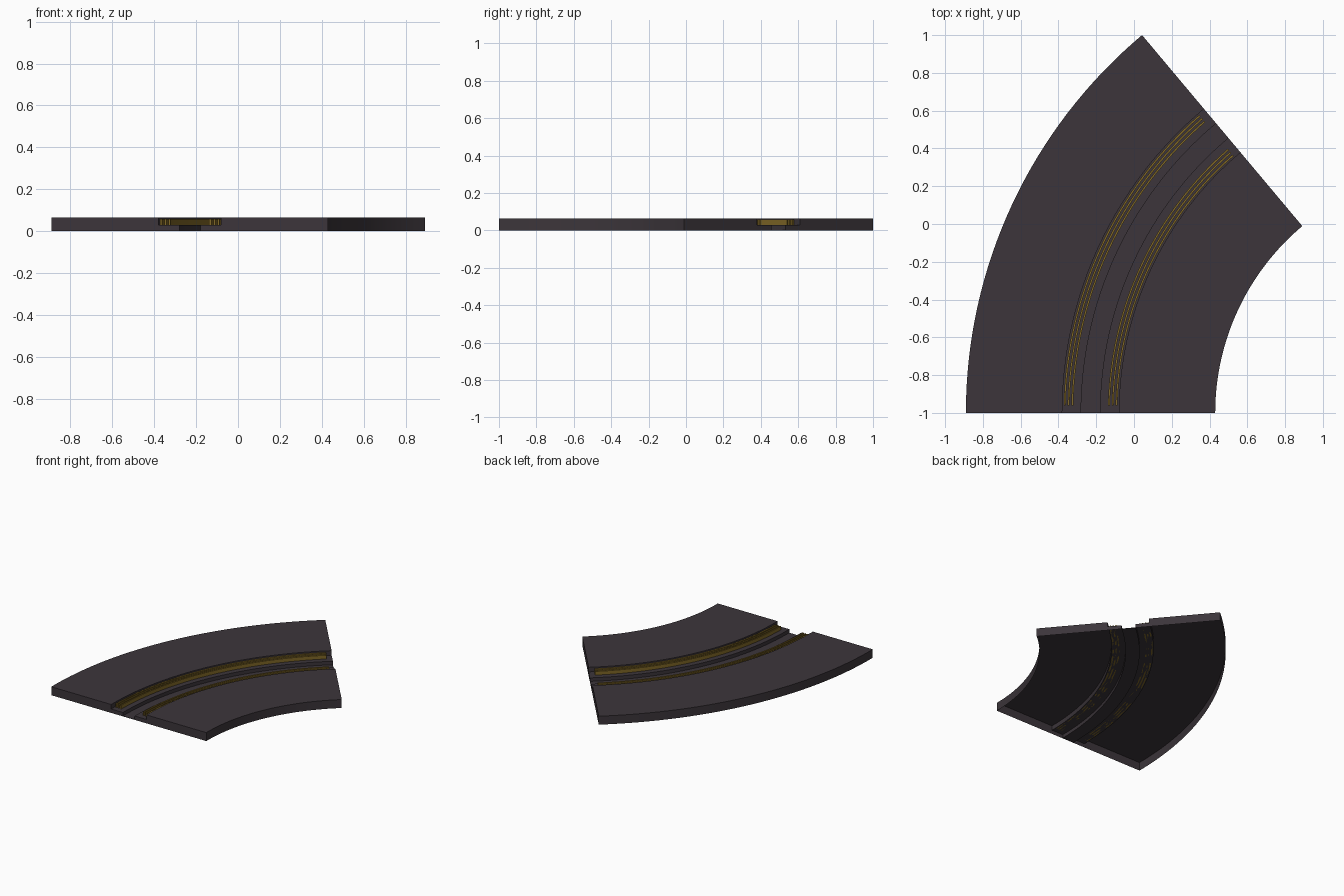
import bpy, bmesh, math

if "Cube" in bpy.data.objects:
    bpy.data.objects.remove(bpy.data.objects["Cube"])

CX, CY = 1.721, -1.0          # centre of the bend
SWEEP = math.radians(50)
SEGS = 32
TOP, STEP, SLOT = 0.065, 0.03, 0.003


def material(name, rgb):
    m = bpy.data.materials.new(name)
    m.diffuse_color = (*rgb, 1)
    m.use_nodes = True
    m.node_tree.nodes["Principled BSDF"].inputs["Base Color"].default_value = m.diffuse_color
    return m


dark = material("dark_plastic", (0.045, 0.036, 0.043))
brass = material("brass", (0.22, 0.14, 0.02))


def sweep(name, profile, mat, a0, a1, closed):
    """Sweep a profile of (x on the front edge, z) around the bend."""
    bm = bmesh.new()
    rings = []
    for i in range(SEGS + 1):
        a = math.pi - (a0 + (a1 - a0) * i / SEGS)
        rings.append([bm.verts.new((CX + (CX - x) * math.cos(a),
                                    CY + (CX - x) * math.sin(a), z)) for x, z in profile])
    n = len(profile)
    for r, s in zip(rings, rings[1:]):
        for j in range(n if closed else n - 1):
            k = (j + 1) % n
            bm.faces.new((r[j], r[k], s[k], s[j]))
    bm.faces.new(list(reversed(rings[0])))
    bm.faces.new(rings[-1])
    # profile runs clockwise seen from the front, so flip to face outward
    if closed:
        bmesh.ops.recalc_face_normals(bm, faces=bm.faces)
    else:
        top = max(bm.faces, key=lambda f: f.calc_center_median().z)
        bmesh.ops.recalc_face_normals(bm, faces=bm.faces)
        top.normal_update()
        if top.normal.z < 0:
            bmesh.ops.reverse_faces(bm, faces=bm.faces)
    me = bpy.data.meshes.new(name)
    bm.to_mesh(me)
    bm.free()
    me.materials.append(mat)
    ob = bpy.data.objects.new(name, me)
    bpy.context.collection.objects.link(ob)
    bpy.ops.object.select_all(action='DESELECT')
    ob.select_set(True)
    bpy.context.view_layer.objects.active = ob
    bpy.ops.object.shade_smooth_by_angle(angle=math.radians(30))
    return ob


# Road bed: hollow underneath, with a stepped groove and a centre slot
bed = [(-0.89, 0), (-0.89, TOP), (-0.38, TOP), (-0.38, STEP), (-0.28, STEP), (-0.28, SLOT),
       (-0.18, SLOT), (-0.18, STEP), (-0.08, STEP), (-0.08, TOP), (0.43, TOP), (0.43, 0)]
sweep("track_bed", bed, dark, 0, SWEEP, False)

# Contact strips: three thin rails on each side of the slot
for side, centre in (("outer", -0.347), ("inner", -0.113)):
    for i in (-1, 0, 1):
        x, w = centre + i * 0.02, 0.005
        a = 0.04 / (CX - x)
        rail = [(x - w, STEP), (x - w, 0.058), (x + w, 0.058), (x + w, STEP)]
        sweep(f"{side}_contact_rail_{i + 2}", rail, brass, a, SWEEP - a, True)
